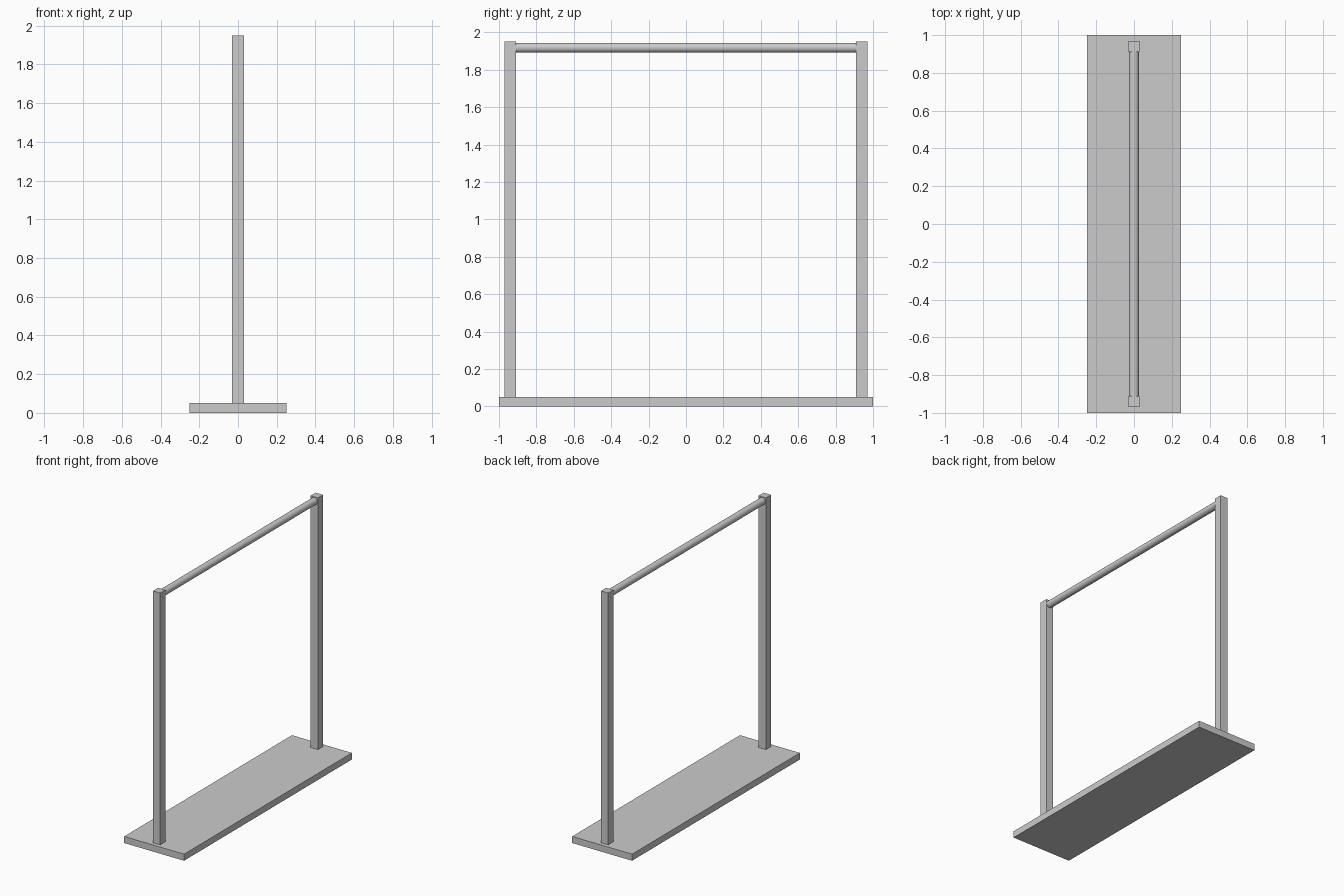
import bpy
import math

default = bpy.data.objects.get("Cube")
if default:
    bpy.data.objects.remove(default, do_unlink=True)

# Single painted grey finish
GREY = (0.6, 0.6, 0.6, 1.0)
grey = bpy.data.materials.new("light_grey")
grey.use_nodes = True
grey.diffuse_color = GREY
for node in grey.node_tree.nodes:
    if node.type == "BSDF_PRINCIPLED":
        node.inputs["Base Color"].default_value = GREY


def add_box(name, size, centre):
    bpy.ops.mesh.primitive_cube_add(size=1, location=centre)
    box = bpy.context.object
    box.name = name
    box.scale = size
    bpy.ops.object.transform_apply(location=False, rotation=False, scale=True)
    box.data.materials.append(grey)
    return box


BASE_TOP = 0.05
POST_TOP = 1.95
POST_WIDTH = 0.06
POST_Y = 0.94

# Flat base plate
add_box("base", (0.5, 2.0, BASE_TOP), (0, 0, BASE_TOP / 2))

# Square upright posts
for name, side in (("front_post", -1), ("back_post", 1)):
    add_box(name, (POST_WIDTH, POST_WIDTH, POST_TOP - BASE_TOP),
            (0, side * POST_Y, (POST_TOP + BASE_TOP) / 2))

# Round hanging rail between the posts
bpy.ops.mesh.primitive_cylinder_add(
    vertices=32, radius=0.0265, depth=2 * POST_Y - POST_WIDTH,
    location=(0, 0, 1.918), rotation=(math.pi / 2, 0, 0))
rail = bpy.context.object
rail.name = "hanging_rail"
rail.data.materials.append(grey)
bpy.ops.object.shade_smooth_by_angle(angle=math.radians(30))
